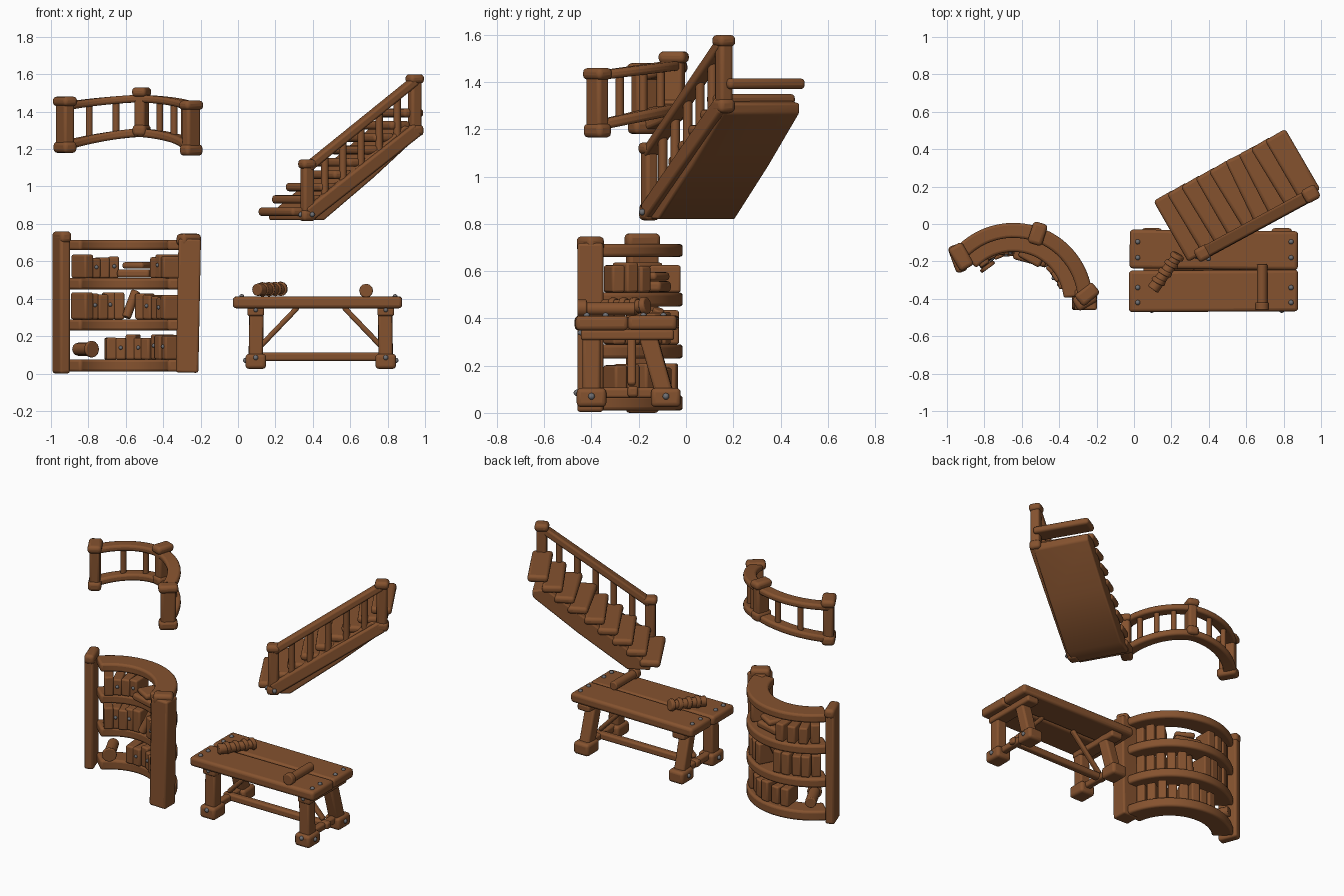
import bpy, bmesh, math, random
from mathutils import Vector, Matrix

if "Cube" in bpy.data.objects:
    bpy.data.objects.remove(bpy.data.objects["Cube"])
rng = random.Random(4)


def material(name, color):
    m = bpy.data.materials.new(name)
    m.use_nodes = True
    m.diffuse_color = color
    m.node_tree.nodes["Principled BSDF"].inputs["Base Color"].default_value = color
    return m


WOOD = material("brown wood", (0.235, 0.085, 0.028, 1))
IRON = material("grey iron", (0.16, 0.16, 0.17, 1))


def finish(bm, name, mat=WOOD, bevel=0.0):
    bmesh.ops.recalc_face_normals(bm, faces=bm.faces)
    me = bpy.data.meshes.new(name)
    bm.to_mesh(me)
    bm.free()
    me.materials.append(mat)
    ob = bpy.data.objects.new(name, me)
    bpy.context.collection.objects.link(ob)
    if bevel:
        mod = ob.modifiers.new("rounded edges", "BEVEL")
        mod.width, mod.segments, mod.angle_limit = bevel, 3, 0.7
    bpy.ops.object.select_all(action="DESELECT")
    ob.select_set(True)
    bpy.context.view_layer.objects.active = ob
    bpy.ops.object.shade_smooth_by_angle(angle=math.radians(50))
    return ob


def box(name, center, size, turn=0, bevel=0.015, frame=None):
    """Rounded block, turned about z or placed in a given frame."""
    bm = bmesh.new()
    bmesh.ops.create_cube(bm, size=1)
    bmesh.ops.scale(bm, vec=size, verts=bm.verts)
    rot = frame or Matrix.Rotation(math.radians(turn), 4, "Z")
    bmesh.ops.transform(bm, matrix=Matrix.Translation(center) @ rot, verts=bm.verts)
    return finish(bm, name, bevel=min(bevel, min(size) * 0.4))


def beam(name, a, b, w, h, bevel=0.012):
    """Squared timber running from a to b."""
    a, b = Vector(a), Vector(b)
    d = b - a
    frame = d.to_track_quat("X", "Z").to_matrix().to_4x4()
    return box(name, (a + b) / 2, (d.length, w, h), bevel=bevel, frame=frame)


def rod(name, a, b, r, r2=None, sides=12, bevel=0.006):
    """Round bar running from a to b."""
    a, b = Vector(a), Vector(b)
    bm = bmesh.new()
    bmesh.ops.create_cone(bm, cap_ends=True, segments=sides, radius1=r,
                          radius2=r2 or r, depth=(b - a).length)
    frame = (b - a).to_track_quat("Z", "Y").to_matrix().to_4x4()
    bmesh.ops.transform(bm, matrix=Matrix.Translation((a + b) / 2) @ frame, verts=bm.verts)
    return finish(bm, name, bevel=bevel)


def bolt(name, p, r=0.014):
    bm = bmesh.new()
    bmesh.ops.create_uvsphere(bm, u_segments=10, v_segments=6, radius=r)
    bmesh.ops.translate(bm, vec=p, verts=bm.verts)
    return finish(bm, name, IRON)


# Shared arc of the curved railing and the curved shelf
CX, CY = -0.645, -0.419


def polar(r, deg, z):
    t = math.radians(deg)
    return Vector((CX + r * math.cos(t), CY + r * math.sin(t), z))


def arc_rise(deg, rise):
    return rise * (1 - (abs(deg - 72) / 68) ** 1.4)


def arc_board(name, r0, r1, z0, z1, rise=0, start=140, end=4, steps=28, bevel=0.014):
    bm = bmesh.new()
    rings = []
    for i in range(steps + 1):
        deg = start + (end - start) * i / steps
        lift = arc_rise(deg, rise)
        rings.append([bm.verts.new(polar(r, deg, z + lift))
                      for r, z in ((r0, z0), (r1, z0), (r1, z1), (r0, z1))])
    for p, q in zip(rings, rings[1:]):
        for k in range(4):
            bm.faces.new((p[k], p[(k + 1) % 4], q[(k + 1) % 4], q[k]))
    bm.faces.new(rings[0])
    bm.faces.new(rings[-1][::-1])
    return finish(bm, name, bevel=bevel)


def newel(name, x, y, z0, z1, a, b, turn, base=True):
    """Post with a wide cap and foot."""
    box(name, (x, y, (z0 + z1) / 2), (a * 0.75, b * 0.75, z1 - z0 - 0.03), turn)
    box(name + "_cap", (x, y, z1 - 0.025), (a, b, 0.05), turn, 0.02)
    if base:
        box(name + "_foot", (x, y, z0 + 0.03), (a * 0.95, b * 0.95, 0.06), turn, 0.02)


# Curved railing
arc_board("railing_top_rail", 0.345, 0.425, 1.405, 1.445, rise=0.045)
arc_board("railing_bottom_rail", 0.345, 0.425, 1.19, 1.235, rise=0.075)
newel("railing_left_post", -0.925, -0.175, 1.18, 1.48, 0.14, 0.085, 120)
newel("railing_middle_post", -0.515, -0.052, 1.27, 1.53, 0.12, 0.08, 72)
newel("railing_right_post", -0.25, -0.375, 1.165, 1.46, 0.12, 0.08, 40)
for deg in (113, 91, 54, 38, 21):
    rod("railing_baluster", polar(0.385, deg, 1.22 + arc_rise(deg, 0.075)),
        polar(0.385, deg, 1.42 + arc_rise(deg, 0.045)), 0.018)

# Curved shelf
for z0, z1 in ((0.01, 0.075), (0.23, 0.29), (0.45, 0.51), (0.66, 0.715)):
    arc_board("shelf_board", 0.27, 0.405, z0, z1, start=137, end=5)
box("shelf_left_post", (-0.945, -0.185, 0.37), (0.135, 0.06, 0.74), 110)
box("shelf_left_cap", (-0.942, -0.185, 0.73), (0.15, 0.065, 0.06), 110, 0.02)
beam("shelf_right_post", (-0.272, -0.405, 0.005), (-0.258, -0.405, 0.72), 0.11, 0.12)
box("shelf_right_cap", (-0.263, -0.405, 0.715), (0.12, 0.08, 0.065), 30, 0.02)

# Books, one run of angles per entry: shelf height, from, to, tallest
for z, start, end, tall in ((0.075, 102, 16, 0.13), (0.29, 132, 84, 0.14), (0.29, 68, 16, 0.135),
                            (0.51, 132, 88, 0.12), (0.51, 46, 16, 0.13)):
    n = round((start - end) / 10.5)
    for i in range(n):
        deg = start + (end - start) * (i + 0.5) / n
        h = tall * rng.uniform(0.85, 1.05)
        r = 0.322 + rng.uniform(-0.012, 0.012)
        box("book", polar(r, deg, z + h / 2), (0.13, 0.057, h), deg + rng.uniform(-4, 4), 0.01)
        if i % 2:
            bolt("book_stud", polar(r - 0.065, deg, z + h * 0.55), 0.011)

# Loose things on the shelf
box("flat_book", polar(0.29, 70, 0.535), (0.13, 0.18, 0.045), 75)
box("flat_book_upper", polar(0.29, 68, 0.578), (0.12, 0.13, 0.035), 60)
rod("leaning_scroll", polar(0.27, 80, 0.3), polar(0.32, 72, 0.44), 0.025)
rod("shelf_scroll", polar(0.24, 126, 0.13), polar(0.4, 122, 0.13), 0.035)
rod("shelf_scroll_end", polar(0.225, 126, 0.13), polar(0.245, 126, 0.13), 0.045)

# Table top
box("table_back_plank", (0.427, -0.138, 0.382), (0.9, 0.208, 0.062), -0.6, 0.018)
box("table_front_plank", (0.425, -0.358, 0.38), (0.905, 0.222, 0.062), 0.3, 0.018)
for x in (0.02, 0.84):
    for y in (-0.095, -0.18, -0.34, -0.42):
        bolt("table_bolt", (x, y, 0.411))

# Table trestles, one at each end
for x, inward in ((0.095, 1), (0.79, -1)):
    for y0, y1 in ((-0.4, -0.4), (-0.085, -0.17)):
        beam("table_leg", (x, y0, 0.06), (x + inward * 0.004, y1, 0.36), 0.075, 0.075)
        box("table_foot", (x, y0, 0.065), (0.11, 0.125, 0.08), 0, 0.018)
        bolt("foot_bolt", (x, y0 - 0.062, 0.085))
        bolt("foot_side_bolt", (x - inward * 0.055, y0, 0.07))
    beam("table_end_rail", (x, -0.445, 0.33), (x, -0.05, 0.33), 0.09, 0.045)
    beam("table_low_rail", (x, -0.4, 0.085), (x, -0.085, 0.085), 0.045, 0.045)
    beam("table_brace", (x, -0.23, 0.12), (x + inward * 0.225, -0.23, 0.355), 0.035, 0.028)
    bolt("apron_bolt", (x, -0.447, 0.34), 0.012)
beam("table_stretcher", (0.06, -0.225, 0.09), (0.83, -0.225, 0.09), 0.045, 0.045)

# Things lying on the table
a, b = Vector((0.1, -0.35, 0.448)), Vector((0.235, -0.17, 0.452))
rod("tied_scroll", a, b, 0.033, 0.028)
for t in (0.2, 0.45, 0.7, 0.92):
    p = a.lerp(b, t)
    rod("scroll_tie", p, p + Vector((0.012, 0.022, 0.004)), 0.04, 0.036)
rod("table_log", (0.685, -0.44, 0.44), (0.685, -0.215, 0.44), 0.028)
rod("table_log_end", (0.685, -0.46, 0.443), (0.685, -0.42, 0.443), 0.037)

# Stair frame: s runs uphill, v runs across toward the handrail
TURN = 28.5
U = Vector((math.cos(math.radians(TURN)), math.sin(math.radians(TURN)), 0))
V = Vector((U.y, -U.x, 0))
FOOT = Vector((0.37, -0.155, 0))


def stair(s, v, z):
    return FOOT + U * s + V * v + Vector((0, 0, z))


# Sloping slab under the treads
bm = bmesh.new()
profile = ((-0.04, 0.82), (0.1, 0.82), (0.4, 1.045), (0.67, 1.265), (0.675, 1.31), (0.59, 1.325), (-0.04, 0.85))
near, far = ([bm.verts.new(stair(s, v, z)) for s, z in profile] for v in (0.01, -0.36))
bm.faces.new(near)
bm.faces.new(far[::-1])
for i in range(len(profile)):
    j = (i + 1) % len(profile)
    bm.faces.new((near[i], far[i], far[j], near[j]))
finish(bm, "stair_slab", bevel=0.01)

# Treads
for i in range(9):
    s = -0.035 + 0.085 * i
    box("stair_tread", stair(s, -0.185, 0.865 + 0.066 * i), (0.125, 0.375, 0.046),
        TURN + rng.uniform(-3, 3), 0.018)

# Stair railing
newel("stair_lower_post", 0.37, -0.155, 0.815, 1.145, 0.085, 0.075, TURN)
newel("stair_upper_post", 0.945, 0.16, 1.27, 1.6, 0.085, 0.08, TURN)
beam("stair_stringer", stair(0, 0.005, 0.85), stair(0.66, 0.005, 1.305), 0.06, 0.075)
beam("stair_handrail", stair(0, 0, 1.1), stair(0.655, 0, 1.565), 0.065, 0.045)
for i in range(1, 6):
    s = 0.11 * i
    rod("stair_baluster", stair(s, -0.005, 0.86 + 0.69 * s), stair(s, -0.005, 1.1 + 0.71 * s), 0.02)
bolt("stair_bolt", stair(0.01, 0.04, 0.85))
bolt("stair_foot_bolt", stair(-0.04, 0.0, 0.85))
